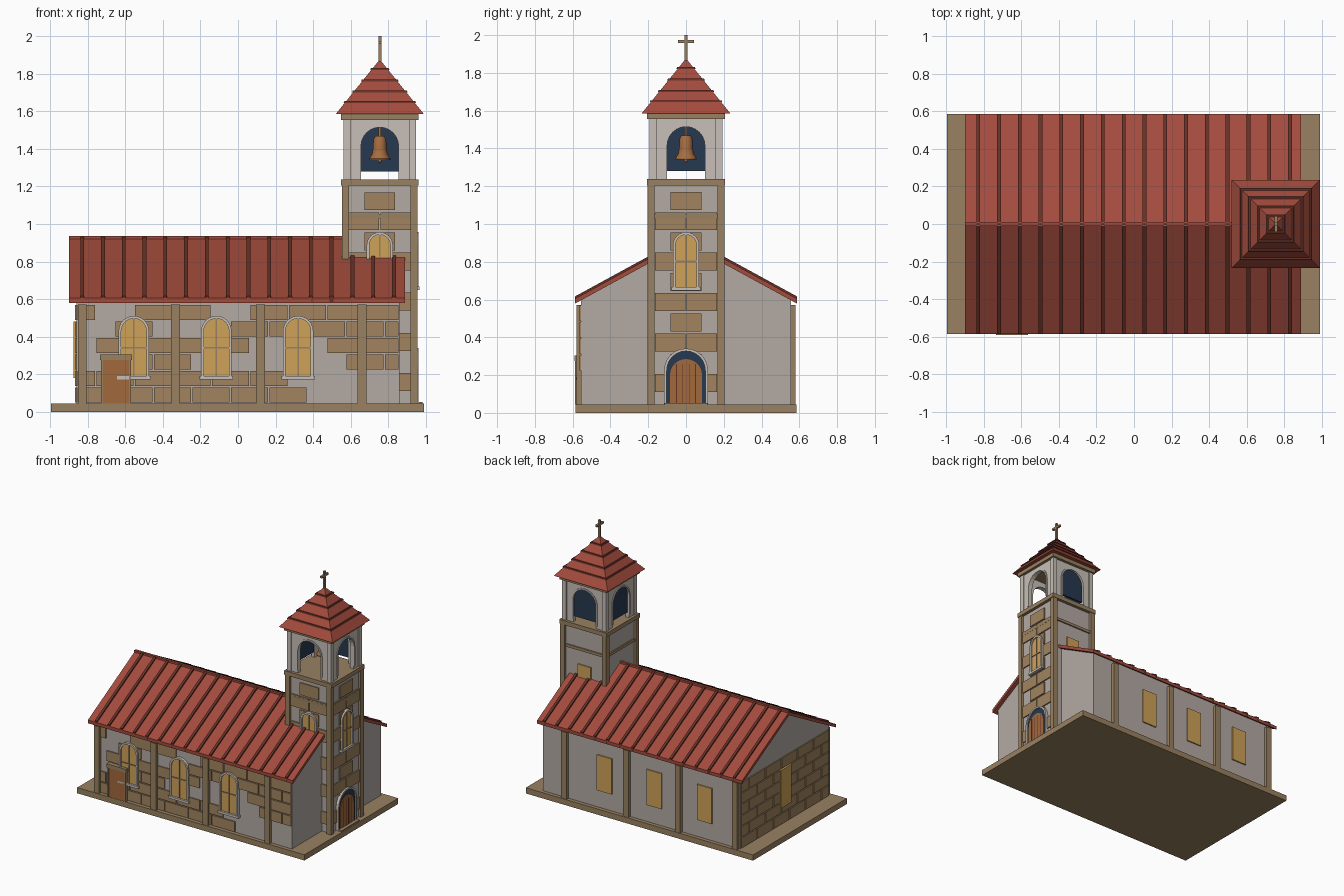
import bpy, bmesh, math, random
from mathutils import Matrix, Vector

if "Cube" in bpy.data.objects:
    bpy.data.objects.remove(bpy.data.objects["Cube"])

random.seed(4)
TX = 0.755                      # tower centre in x


def mat(name, r, g, b):
    m = bpy.data.materials.new(name)
    m.diffuse_color = (r, g, b, 1)
    m.use_nodes = True
    m.node_tree.nodes["Principled BSDF"].inputs["Base Color"].default_value = m.diffuse_color
    return m


PLASTER = mat("plaster", 0.45, 0.40, 0.37)
PALE = mat("pale_stone", 0.58, 0.53, 0.48)
STONE = mat("sandstone", 0.36, 0.23, 0.115)
TRIM = mat("trim", 0.32, 0.22, 0.12)
ROOF = mat("roof_red", 0.36, 0.07, 0.045)
RIB = mat("roof_rib", 0.13, 0.03, 0.02)
GLASS = mat("amber_glass", 0.62, 0.36, 0.10)
NAVY = mat("dark_recess", 0.02, 0.04, 0.08)
WOOD = mat("door_wood", 0.36, 0.14, 0.045)
COPPER = mat("bell_copper", 0.38, 0.15, 0.05)


def frame(x, y, deg):
    """Face frame: u runs along the wall, d points out of it, z is up."""
    return Matrix.Translation((x, y, 0)) @ Matrix.Rotation(math.radians(deg), 4, 'Z')


WORLD = frame(0, 0, 0)
EAST_AXIS = frame(0, 0, 90)     # u -> y, d -> x


def prisms(name, items, material, M=WORLD):
    """One object from a list of (profile in u,z ; d0 ; d1)."""
    bm = bmesh.new()
    for pts, d0, d1 in items:
        a = [bm.verts.new(M @ Vector((u, -d0, z))) for u, z in pts]
        b = [bm.verts.new(M @ Vector((u, -d1, z))) for u, z in pts]
        n = len(pts)
        bm.faces.new(a)
        bm.faces.new(b[::-1])
        for i in range(n):
            bm.faces.new((a[i], b[i], b[(i + 1) % n], a[(i + 1) % n]))
    bmesh.ops.recalc_face_normals(bm, faces=bm.faces)
    me = bpy.data.meshes.new(name)
    bm.to_mesh(me)
    bm.free()
    me.materials.append(material)
    ob = bpy.data.objects.new(name, me)
    bpy.context.collection.objects.link(ob)
    return ob


def rect(u0, u1, z0, z1, d0, d1):
    return ([(u0, z0), (u1, z0), (u1, z1), (u0, z1)], d0, d1)


def box(x0, x1, y0, y1, z0, z1):
    return rect(x0, x1, z0, z1, -y1, -y0)


def arch(r, z0, zc, c=0, n=12):
    """Open round-headed outline, right foot to left foot."""
    arc = [(c + r * math.cos(math.pi * i / n), zc + r * math.sin(math.pi * i / n)) for i in range(n + 1)]
    return [(c + r, z0)] + arc + [(c - r, z0)]


def arch_ring(r0, r1, z0, zc):
    return arch(r1, z0, zc) + arch(r0, z0, zc)[::-1]


def window(name, M, r, z0, zc):
    prisms(name + "_glass", [(arch(r, z0, zc), -0.01, 0.012)], GLASS, M)
    prisms(name + "_frame", [(arch_ring(r, r + 0.014, z0, zc), -0.01, 0.022),
                             rect(-r - 0.022, r + 0.022, z0 - 0.012, z0 + 0.006, -0.01, 0.028)], PALE, M)
    zm = (z0 + zc + r) / 2
    prisms(name + "_bars", [rect(-0.004, 0.004, z0, zc + r, 0, 0.017),
                            rect(-r, r, zm - 0.004, zm + 0.004, 0, 0.017)], TRIM, M)


def stones(name, M, u0, u1, rows, w, prob):
    """Running-bond raised blocks, clipped to the wall."""
    out = []
    for k in range(rows):
        z = 0.05 + k * 0.0875
        u = u0 - (w / 2 if k % 2 else 0)
        while u < u1 - 0.02:
            a, b = max(u, u0) + 0.004, min(u + w, u1) - 0.004
            if random.random() < prob and b - a > 0.02:
                out.append(rect(a, b, z, z + 0.08, -0.005, 0.009))
            u += w
    prisms(name, out, STONE, M)


# Base slab and nave body with gables
prisms("base_slab", [box(-0.995, 0.99, -0.585, 0.585, 0, 0.045)], TRIM)
gable = [(-0.555, 0.04), (0.555, 0.04), (0.555, 0.6), (0, 0.907), (-0.555, 0.6)]
prisms("nave_walls", [(gable, -0.86, 0.86)], PLASTER, EAST_AXIS)


# Main roof, seam ribs and ridge cap
def chevron(lo, hi, y=0.587):
    return [(-y, 0.605 + lo), (0, 0.925 + lo), (y, 0.605 + lo),
            (y, 0.605 + hi), (0, 0.925 + hi), (-y, 0.605 + hi)]


prisms("nave_roof", [(chevron(-0.026, 0), -0.9, 0.89)], ROOF, EAST_AXIS)
prisms("roof_ribs", [(chevron(-0.02, 0.012), -0.84 + i * 0.1107, -0.82 + i * 0.1107)
                     for i in range(16)], RIB, EAST_AXIS)
prisms("ridge_cap", [box(-0.9, 0.57, -0.01, 0.01, 0.91, 0.935)], ROOF)

# Nave wall pilasters on both long sides
prisms("pilasters", [box(x - 0.023, x + 0.023, s * 0.565 - 0.016, s * 0.565 + 0.016, 0.045, 0.572)
                     for x in (-0.83, -0.333, 0.12, 0.66) for s in (-1, 1)], TRIM)

# Stonework on the front and west walls
stones("front_stones", frame(0, -0.555, 0), -0.86, 0.86, 6, 0.205, 0.62)
stones("west_stones", frame(-0.86, 0, -90), -0.55, 0.55, 6, 0.2, 1)

# Nave windows: framed on the front, plain panels behind and west
for i, x in enumerate((-0.555, -0.115, 0.32)):
    window(f"front_window_{i + 1}", frame(x, -0.555, 0), 0.067, 0.185, 0.43)
    prisms(f"back_window_{i + 1}", [rect(-0.065, 0.065, 0.18, 0.46, -0.01, 0.01)], GLASS, frame(x, 0.555, 180))
prisms("west_window", [rect(-0.065, 0.065, 0.18, 0.48, -0.01, 0.015)], GLASS, frame(-0.86, 0, -90))

# Side door
S = frame(-0.65, -0.555, 0)
prisms("side_door", [rect(-0.075, 0.075, 0.045, 0.275, 0, 0.028)], WOOD, S)
prisms("side_door_frame", [rect(-0.08, -0.07, 0.045, 0.28, 0, 0.032), rect(0.07, 0.08, 0.045, 0.28, 0, 0.032),
                           rect(-0.085, 0.085, 0.275, 0.305, 0, 0.035)], TRIM, S)

# Tower shaft, corner posts and bands
prisms("tower_shaft", [box(TX - 0.183, TX + 0.183, -0.183, 0.183, 0.04, 1.235)], PLASTER)
prisms("tower_corner_posts", [box(TX + i * 0.182 - 0.019, TX + i * 0.182 + 0.019, j * 0.185 - 0.019, j * 0.185 + 0.019,
                                  0.045, 1.21) for i in (-1, 1) for j in (-1, 1)], TRIM)
prisms("tower_bands", [box(TX - 0.193, TX + 0.193, -0.193, 0.193, 1.03, 1.052),
                       box(TX - 0.207, TX + 0.207, -0.207, 0.207, 1.205, 1.238)], TRIM)

# Tower stones: full courses alternate with single centre blocks
east, south = frame(TX + 0.183, 0, 90), frame(TX, -0.183, 0)
for side, M in (("east", east), ("south", south)):
    course = []
    for k in range(-2, 8):
        z = 0.325 + k * 0.107
        if k % 2 == 0:
            course += [rect(-0.165, -0.003, z, z + 0.095, 0, 0.009), rect(0.003, 0.165, z, z + 0.095, 0, 0.009)]
        else:
            course.append(rect(-0.082, 0.082, z, z + 0.095, 0, 0.009))
    prisms(f"tower_stones_{side}", course, STONE, M)
    window(f"tower_window_{side}", M, 0.056, 0.66, 0.887)
prisms("tower_back_window", [rect(-0.056, 0.056, 0.66, 0.92, -0.01, 0.01)], GLASS, frame(TX, 0.183, 180))

# Main entrance
prisms("entrance_recess", [(arch(0.105, 0.03, 0.225), -0.01, 0.012)], NAVY, east)
prisms("entrance_surround", [(arch_ring(0.102, 0.116, 0.03, 0.225), -0.01, 0.022)], PALE, east)
prisms("entrance_door", [(arch(0.085, 0.03, 0.2), 0, 0.018)], WOOD, east)
prisms("door_plank_gaps", [rect(u - 0.002, u + 0.002, 0.04, 0.26, 0, 0.02) for u in (-0.05, -0.017, 0.017, 0.05)],
       RIB, east)
prisms("entrance_step", [rect(-0.115, 0.115, 0.01, 0.052, -0.01, 0.045)], TRIM, east)

# Belfry: four arched walls, dark panels closing the back and west arches
for i, side in enumerate(("south", "east", "north", "west")):
    a = math.radians(i * 90)
    M = frame(TX + 0.185 * math.sin(a), -0.185 * math.cos(a), i * 90)
    wall = [(-0.185, 1.235), (-0.185, 1.56), (0.185, 1.56), (0.185, 1.235)] + arch(0.1, 1.235, 1.415)
    prisms(f"belfry_wall_{side}", [(wall, -0.03, 0)], PALE, M)
    prisms(f"belfry_arch_trim_{side}", [(arch_ring(0.1, 0.112, 1.26, 1.415), -0.01, 0.006)], PALE, M)
    if i > 1:
        prisms(f"belfry_panel_{side}", [(arch(0.1, 1.28, 1.415), -0.025, -0.01)], NAVY, M)
prisms("belfry_corner_posts", [box(TX + i * 0.175 - 0.018, TX + i * 0.175 + 0.018, j * 0.175 - 0.018, j * 0.175 + 0.018,
                                   1.235, 1.56) for i in (-1, 1) for j in (-1, 1)], PALE)
prisms("belfry_cornice", [box(TX - 0.207, TX + 0.207, -0.207, 0.207, 1.555, 1.587)], TRIM)


# Spire: four-sided pyramid in overlapping tiers
def frustum(bm, z0, z1, h0, h1):
    lo, hi = ([bm.verts.new((TX + i * h, j * h, z)) for i, j in ((-1, -1), (1, -1), (1, 1), (-1, 1))]
              for h, z in ((h0, z0), (h1, z1)))
    bm.faces.new(lo[::-1])
    bm.faces.new(hi)
    for k in range(4):
        bm.faces.new((lo[k], lo[(k + 1) % 4], hi[(k + 1) % 4], hi[k]))


def spire(name, tiers, material):
    bm = bmesh.new()
    for t in tiers:
        frustum(bm, *t)
    me = bpy.data.meshes.new(name)
    bm.to_mesh(me)
    bm.free()
    me.materials.append(material)
    bpy.context.collection.objects.link(bpy.data.objects.new(name, me))


slope = lambda z: 0.235 * (1.876 - z) / 0.291
spire("spire_roof", [(1.585, 1.874, 0.235, 0.002)], ROOF)
spire("spire_ledges", [(z, z + 0.01, slope(z) + 0.006, slope(z) + 0.002) for z in (1.645, 1.70, 1.76, 1.82)], RIB)

# Cross
prisms("cross", [box(TX - 0.008, TX + 0.008, -0.008, 0.008, 1.86, 2.0),
                 box(TX - 0.008, TX + 0.008, -0.042, 0.042, 1.958, 1.974)], TRIM)

# Bell: lathed profile, with clapper and hanging beam
bm = bmesh.new()
prof = [(0.001, 1.47), (0.025, 1.468), (0.034, 1.45), (0.036, 1.40), (0.042, 1.37), (0.056, 1.35), (0.056, 1.342),
        (0.046, 1.344), (0.03, 1.37), (0.001, 1.44)]
vs = [bm.verts.new((TX + r, 0, z)) for r, z in prof]
es = [bm.edges.new(p) for p in zip(vs, vs[1:])]
bmesh.ops.spin(bm, geom=vs + es, cent=(TX, 0, 0), axis=(0, 0, 1), angle=2 * math.pi, steps=20)
bmesh.ops.remove_doubles(bm, verts=bm.verts, dist=0.0005)
bmesh.ops.create_icosphere(bm, subdivisions=2, radius=0.011, matrix=Matrix.Translation((TX, 0, 1.337)))
bmesh.ops.recalc_face_normals(bm, faces=bm.faces)
me = bpy.data.meshes.new("bell")
bm.to_mesh(me)
bm.free()
me.materials.append(COPPER)
bell = bpy.data.objects.new("bell", me)
bpy.context.collection.objects.link(bell)
bpy.context.view_layer.objects.active = bell
bell.select_set(True)
bpy.ops.object.shade_smooth_by_angle()
prisms("bell_hanger", [box(TX - 0.006, TX + 0.006, -0.006, 0.006, 1.35, 1.56)], COPPER)
